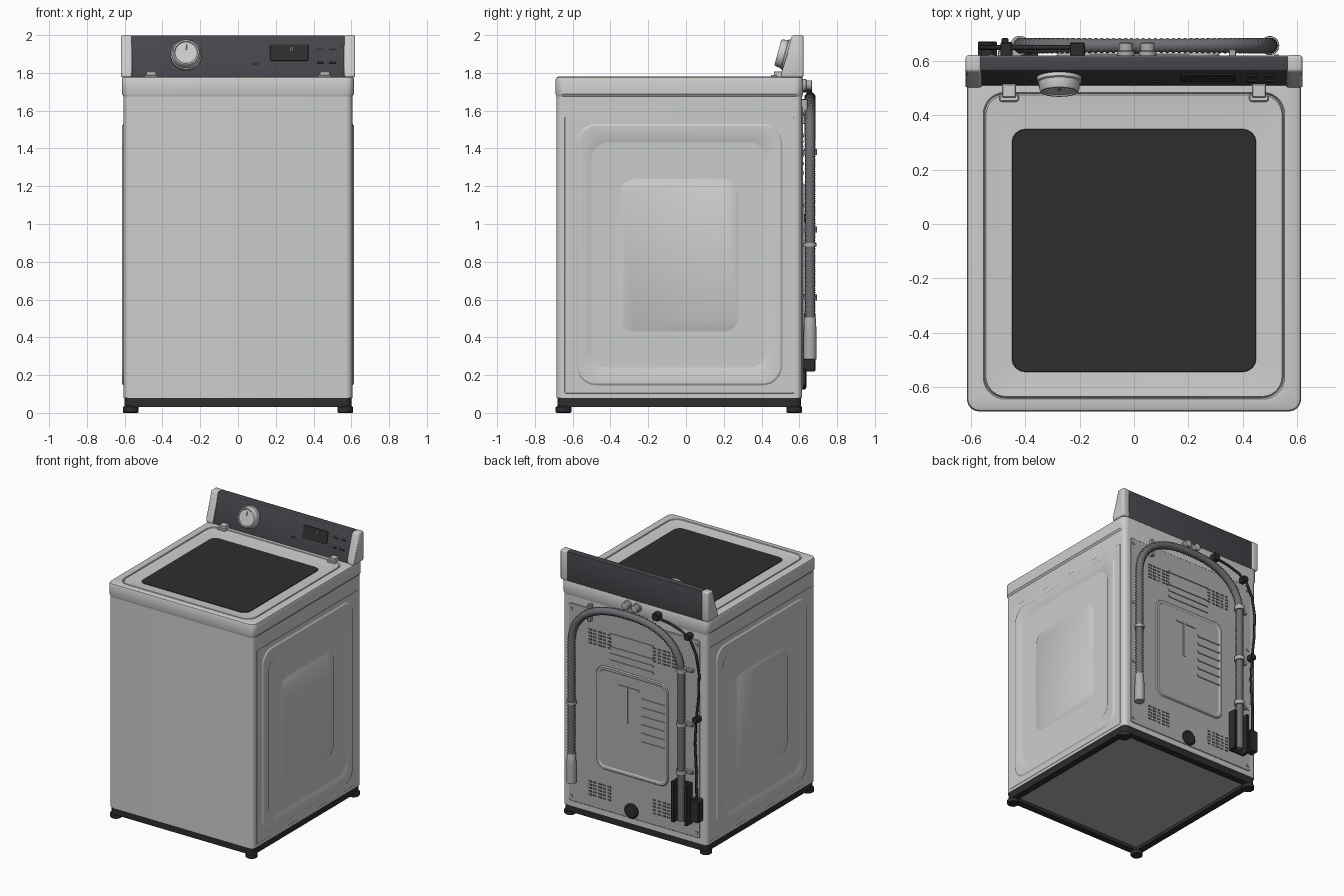
import bpy, bmesh, math
from mathutils import Matrix, Vector

if "Cube" in bpy.data.objects:
    bpy.data.objects.remove(bpy.data.objects["Cube"])


def mat(name, r, g, b):
    m = bpy.data.materials.new(name)
    m.diffuse_color = (r, g, b, 1)
    m.use_nodes = True
    m.node_tree.nodes["Principled BSDF"].inputs["Base Color"].default_value = m.diffuse_color
    return m


ENAMEL = mat("enamel_white", 0.60, 0.61, 0.60)
CHARCOAL = mat("console_charcoal", 0.062, 0.060, 0.070)
GLASS = mat("lid_glass", 0.027, 0.027, 0.027)
BLACK = mat("black_plastic", 0.026, 0.026, 0.027)
STEEL = mat("back_steel", 0.42, 0.42, 0.42)
UNDER = mat("underside_grey", 0.42, 0.44, 0.43)
HOSE = mat("hose_grey", 0.15, 0.155, 0.17)
TIP = mat("light_grey", 0.42, 0.42, 0.42)
VENT = mat("vent_dark", 0.10, 0.10, 0.10)


def frame(u, v, h, o=(0, 0, 0)):
    return Matrix((u, v, h)).transposed().to_4x4() if not any(o) else \
        Matrix.Translation(o) @ Matrix((u, v, h)).transposed().to_4x4()


X, Y, Z = (1, 0, 0), (0, 1, 0), (0, 0, 1)
TOP = frame(X, Y, Z)
RIGHT = frame(Y, Z, X)
LEFT = frame(Y, Z, (-1, 0, 0))
BACK = frame(X, Z, Y)
t = math.atan2(0.06, 0.22)
CONSOLE = frame(X, (0, math.sin(t), math.cos(t)), (0, -math.cos(t), math.sin(t)), (0, 0.535, 1.89))


def finish(name, bm, material, place=TOP, smooth=True):
    bm.transform(place)
    bmesh.ops.recalc_face_normals(bm, faces=bm.faces)
    me = bpy.data.meshes.new(name)
    bm.to_mesh(me)
    bm.free()
    me.materials.append(material)
    ob = bpy.data.objects.new(name, me)
    bpy.context.collection.objects.link(ob)
    if smooth:
        bpy.ops.object.select_all(action='DESELECT')
        bpy.context.view_layer.objects.active = ob
        ob.select_set(True)
        bpy.ops.object.shade_smooth_by_angle(angle=math.radians(30))
    return ob


def loft(name, rings, material, place=TOP, hollow=False, seg=7):
    """Skin rounded rectangles (u0, u1, v0, v1, radius, height)."""
    bm = bmesh.new()
    loops = []
    for u0, u1, v0, v1, r, h in rings:
        loop = []
        for k, (cu, cv) in enumerate(((u1 - r, v1 - r), (u0 + r, v1 - r), (u0 + r, v0 + r), (u1 - r, v0 + r))):
            for i in range(seg + 1):
                a = math.pi / 2 * (k + i / seg)
                loop.append(bm.verts.new((cu + r * math.cos(a), cv + r * math.sin(a), h)))
        loops.append(loop)
    n = len(loops[0])
    pairs = list(zip(loops, loops[1:])) + ([(loops[-1], loops[0])] if hollow else [])
    for a, b in pairs:
        for i in range(n):
            bm.faces.new((a[i], a[(i + 1) % n], b[(i + 1) % n], b[i]))
    if not hollow:
        bm.faces.new(loops[0])
        bm.faces.new(loops[-1])
    bmesh.ops.remove_doubles(bm, verts=bm.verts, dist=1e-5)
    return finish(name, bm, material, place)


def disc(name, cu, cv, profile, material, place=TOP):
    """Turned part from (radius, height) pairs."""
    return loft(name, [(cu - r, cu + r, cv - r, cv + r, r, h) for r, h in profile], material, place)


def plate(name, u0, u1, v0, v1, r, h0, h1, material, place, c=0.004):
    return loft(name, [(u0, u1, v0, v1, r, h0), (u0, u1, v0, v1, r, h1 - c),
                       (u0 + c, u1 - c, v0 + c, v1 - c, max(r - c, 0.001), h1)], material, place, seg=4)


def boxes(name, items, material, place):
    """Many small boxes (u, v, h, su, sv, sh) in one object."""
    bm = bmesh.new()
    for u, v, h, su, sv, sh in items:
        bmesh.ops.create_cube(bm, size=1, matrix=Matrix.Translation((u, v, h)) @ Matrix.Diagonal((su, sv, sh, 1)))
    return finish(name, bm, material, place, smooth=False)


def prism(name, yz, x0, x1, material, bevel):
    bm = bmesh.new()
    a, b = ([bm.verts.new((x, y, z)) for y, z in yz] for x in (x0, x1))
    bm.faces.new(a)
    bm.faces.new(b)
    for i in range(len(yz)):
        j = (i + 1) % len(yz)
        bm.faces.new((a[i], a[j], b[j], b[i]))
    bmesh.ops.bevel(bm, geom=list(bm.edges), offset=bevel, segments=3, profile=0.5, affect='EDGES')
    return finish(name, bm, material)


def tube(name, pts, radii, material, sides=2):
    cu = bpy.data.curves.new(name, 'CURVE')
    cu.dimensions = '3D'
    cu.bevel_depth = 1
    cu.bevel_resolution = sides
    cu.use_fill_caps = True
    sp = cu.splines.new('POLY')
    sp.points.add(len(pts) - 1)
    for p, co, r in zip(sp.points, pts, radii):
        p.co = (*co, 1)
        p.radius = r
    ob = bpy.data.objects.new(name, cu)
    bpy.context.collection.objects.link(ob)
    cu.materials.append(material)
    bpy.ops.object.select_all(action='DESELECT')
    bpy.context.view_layer.objects.active = ob
    ob.select_set(True)
    bpy.ops.object.convert(target='MESH')


# Cabinet and top cover with its sunken lid
loft("cabinet", [(-.605, .605, -.685, .615, .035, .08), (-.605, .605, -.685, .615, .035, 1.685)], ENAMEL)
loft("top_cover", [(-.605, .605, -.685, .615, .035, 1.675), (-.615, .615, -.69, .62, .045, 1.688),
                   (-.615, .615, -.69, .62, .045, 1.766), (-.611, .611, -.686, .616, .042, 1.776),
                   (-.603, .603, -.678, .608, .04, 1.78), (-.555, .555, -.645, .485, .08, 1.78),
                   (-.55, .55, -.64, .48, .077, 1.768), (-.545, .545, -.635, .475, .074, 1.779),
                   (-.455, .455, -.55, .355, .055, 1.768)], ENAMEL)
plate("lid_glass", -.45, .45, -.545, .35, .05, 1.76, 1.772, GLASS, TOP, .002)

# Pressed side panels
for name, place in (("right_side_panel", RIGHT), ("left_side_panel", LEFT)):
    rings = []
    for (u0, u1, v0, v1, r), h0, h1 in (((-.585, .515, .14, 1.535, .11), .603, .613),
                                        ((-.512, .437, .228, 1.444, .10), .613, .605),
                                        ((-.352, .282, .428, 1.24, .08), .605, .613)):
        e = .015
        rings += [(u0, u1, v0, v1, r, h0), (u0 + e, u1 - e, v0 + e, v1 - e, r - e, h1)]
    loft(name, rings, ENAMEL, place)
    plate(name + "_sheet", -.645, .575, .10, 1.57, .01, .60, .6065, ENAMEL, place)

# Base rim, underside and feet
loft("base_rim", [(-.60, .60, -.68, .61, .035, .03), (-.60, .60, -.68, .61, .035, .082),
                  (-.55, .55, -.63, .56, .02, .082), (-.55, .55, -.63, .56, .02, .03)], BLACK, hollow=True)
plate("underside", -.56, .56, -.64, .57, .02, .055, .078, UNDER, TOP)
for i, x in enumerate((-.568, .568)):
    for j, y in enumerate((-.648, .573)):
        disc(f"foot_{i}{j}", x, y, [(.036, 0), (.042, .005), (.042, .03), (.032, .038), (.032, .06)], BLACK)

# Console with light end caps
prism("console", [(.508, 1.775), (.566, 1.998), (.617, 1.998), (.617, 1.775)], -.565, .565, CHARCOAL, .004)
for s in (-1, 1):
    prism("console_end_cap", [(.50, 1.776), (.505, 1.80), (.561, 2.0), (.622, 2.0), (.622, 1.776)],
          s * .562, s * .62, ENAMEL, .011)
    plate("lid_hinge", s * .46 - .026, s * .46 + .026, .465, .515, .006, 1.775, 1.808, ENAMEL, TOP)
    plate("hinge_foot", s * .46 - .036, s * .46 + .036, .45, .48, .01, 1.77, 1.79, ENAMEL, TOP)

# Knob, display and buttons
disc("knob", -.275, .005, [(.083, -.01), (.083, .012), (.077, .016), (.073, .045), (.068, .052),
                           (.061, .052), (.058, .047)], ENAMEL, CONSOLE)
plate("knob_pointer", -.279, -.271, .02, .05, .002, .045, .051, STEEL, CONSOLE, .001)
plate("display", .17, .372, -.027, .063, .008, -.002, .004, GLASS, CONSOLE, .001)
boxes("display_digits", [(.278 + .011 * i, .03 + .012 * j, .004, .005, .005, .002)
                         for i in range(2) for j in range(2)], TIP, CONSOLE)
boxes("buttons", [(u, v, 0, .035, .012, .006) for u in (.435, .50) for v in (-.035, .035)]
      + [(.092, -.045, 0, .035, .01, .006)], GLASS, CONSOLE)

# Back panel with raised field, ribs and vents
plate("back_panel", -.55, .55, .12, 1.62, .02, .60, .619, STEEL, BACK)
loft("back_field", [(-.29, .32, .43, 1.22, .07, .615), (-.28, .31, .44, 1.21, .06, .628),
                    (-.265, .295, .455, 1.195, .05, .628), (-.255, .285, .465, 1.185, .045, .621)], STEEL, BACK)
boxes("back_ribs", [(.02, z, .620, .36, .016, .012) for z in (1.27, 1.32, 1.37, 1.47)]
      + [(-.165, .72 + .065 * i, .622, .20, .016, .012) for i in range(6)]
      + [(.06, .97, .622, .018, .28, .012), (.09, 1.10, .622, .08, .016, .012),
         (0, 1.10, .622, .08, .016, .012)], STEEL, BACK)
boxes("back_vents", [(cx - .08 + .04 * i, cz - .05 + .025 * j, .619, .028, .012, .004)
                     for cx in (-.25, .29) for cz in (.26, 1.41) for i in range(5) for j in range(5)], VENT, BACK)
boxes("back_screws", [(x, z, .619, .018, .018, .012)
                      for x in (-.525, .525) for z in (.16, .62, 1.1, 1.58)], TIP, BACK)
disc("drain_cap", .02, .18, [(.055, .61), (.055, .63), (.045, .638), (.02, .638)], BLACK, BACK)

# Corrugated drain hose arching over the back
path = [(.50, .45 + .88 * i / 80) for i in range(80)]
for i in range(121):
    a = math.pi * i / 120
    c, s = math.cos(a), math.sin(a)
    path.append((.04 + .46 * math.copysign(abs(c) ** .85, c), 1.33 + .34 * s ** .85))
path += [(-.42, 1.33 - 1.09 * i / 100) for i in range(1, 101)]
dist = [0]
for p, q in zip(path, path[1:]):
    dist.append(dist[-1] + math.dist(p, q))
pts, k, count = [], 0, int(dist[-1] / .011)
for i in range(count):
    d = dist[-1] * i / (count - 1)
    while k < len(path) - 2 and dist[k + 1] < d:
        k += 1
    f = (d - dist[k]) / (dist[k + 1] - dist[k])
    a, b = Vector(path[k]), Vector(path[k + 1])
    p = a.lerp(b, f)
    pts.append((p.x, .657, p.y))
tube("drain_hose", pts, [.030 if i % 2 else .024 for i in range(count)], HOSE, 3)
disc("hose_end", .50, .657, [(.028, .28), (.035, .285), (.034, .42), (.031, .50), (.026, .51)], TIP)
for z in (.61, .97, 1.38):
    disc("hose_clip", -.42, .657, [(.036, z - .016), (.036, z + .016)], TIP)
    plate("clip_tab", -.50, -.42, z - .012, z + .012, .004, .615, .64, TIP, BACK)
disc("hose_clip", .50, .657, [(.034, .88), (.034, .90)], TIP)
plate("hose_hook", .35, .375, 1.53, 1.66, .004, .615, .645, TIP, BACK)

# Water inlets
for x in (-.03, .05):
    disc("water_inlet", x, 1.735, [(.032, .61), (.032, .635), (.026, .638), (.026, .665), (.02, .668)], TIP, BACK)

# Power cord, grommet and plug
cord = [(-.20, 1.72), (-.32, 1.70), (-.42, 1.67), (-.49, 1.62), (-.54, 1.52), (-.565, 1.38),
        (-.56, 1.2), (-.54, 1.03), (-.53, .85), (-.54, .65), (-.545, .40)]
tube("power_cord", [(x, .65, z) for x, z in cord], [.009] * len(cord), BLACK)
plate("cord_outlet", -.235, -.18, 1.695, 1.75, .015, .61, .668, BLACK, BACK)
for x, z in ((-.47, 1.64), (-.54, 1.03)):
    plate("cord_tie", x - .022, x + .022, z - .022, z + .022, .015, .615, .67, BLACK, BACK)
plate("plug", -.575, -.505, .26, .43, .012, .615, .672, BLACK, BACK)
for x in (-.475, -.365):
    plate("hose_bracket", x - .012, x + .012, .22, .53, .004, .61, .685, BLACK, BACK)
plate("bracket_back", -.48, -.36, .22, .53, .004, .61, .63, BLACK, BACK)
